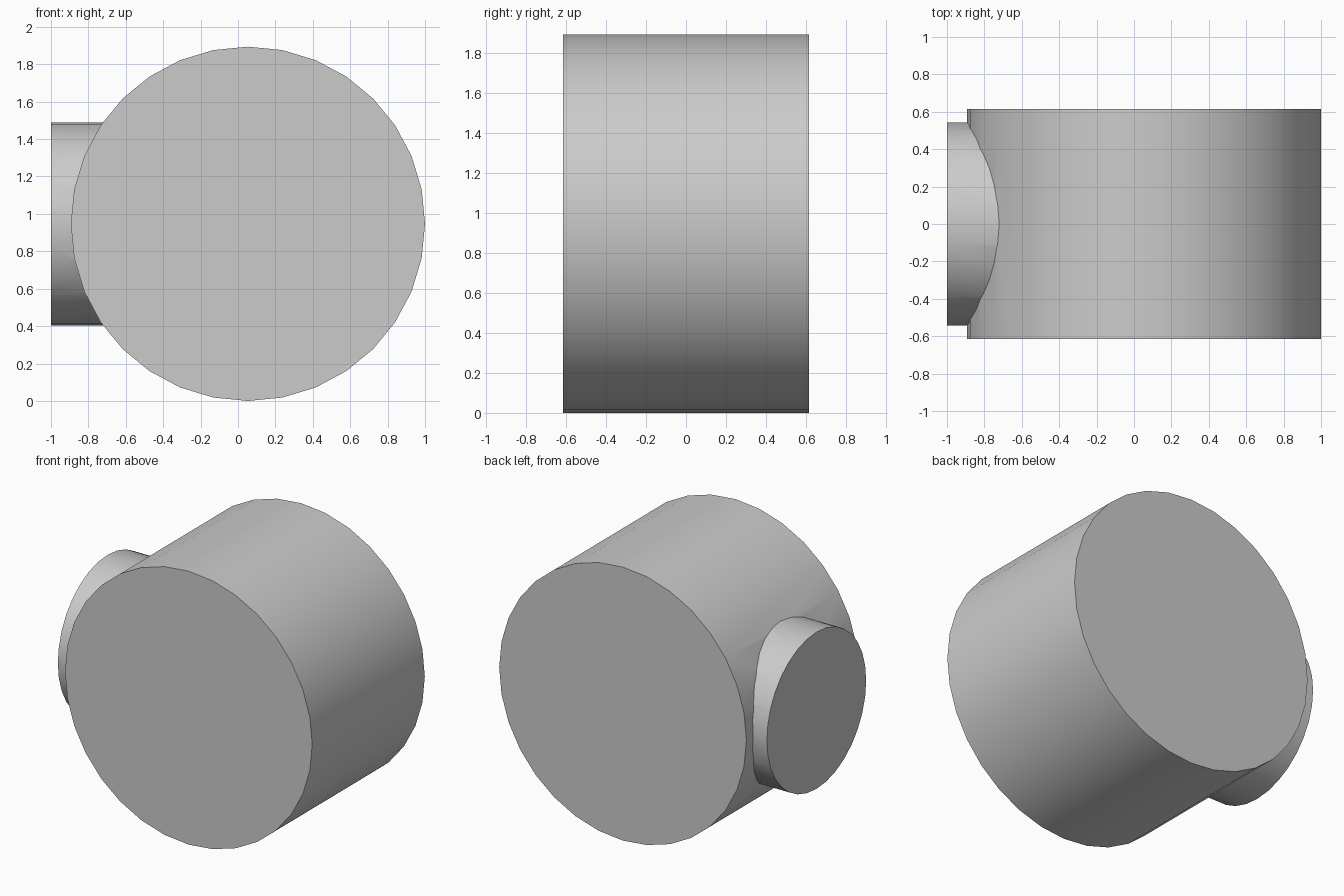
import bpy
from math import pi, radians

default = bpy.data.objects.get("Cube")
if default:
    bpy.data.objects.remove(default, do_unlink=True)

# Single plain grey
grey = bpy.data.materials.new("plain_grey")
grey.use_nodes = True
colour = (0.6, 0.6, 0.6, 1)
grey.diffuse_color = colour
grey.node_tree.nodes["Principled BSDF"].inputs["Base Color"].default_value = colour

RADIUS = 0.947
CENTRE_X = 1 - RADIUS


def cylinder(name, radius, depth, location, rotation):
    bpy.ops.mesh.primitive_cylinder_add(vertices=32, radius=radius, depth=depth,
                                        location=location, rotation=rotation)
    obj = bpy.context.object
    obj.name = name
    obj.data.materials.append(grey)
    return obj


# Side stub, running from the left end into the drum
stub = cylinder("side_stub", 0.543, 1 + CENTRE_X,
                ((CENTRE_X - 1) / 2, 0, RADIUS), (0, pi / 2, 0))

# Main drum, lying front to back
drum = cylinder("drum", RADIUS, 1.232, (CENTRE_X, 0, RADIUS), (pi / 2, 0, 0))

# Join both into one clean skin
union = drum.modifiers.new("join_stub", "BOOLEAN")
union.operation = "UNION"
union.solver = "EXACT"
union.object = stub
bpy.ops.object.modifier_apply(modifier=union.name)
bpy.data.objects.remove(stub, do_unlink=True)

# Smooth round walls, sharp rims
bpy.ops.object.shade_smooth_by_angle(angle=radians(30))
